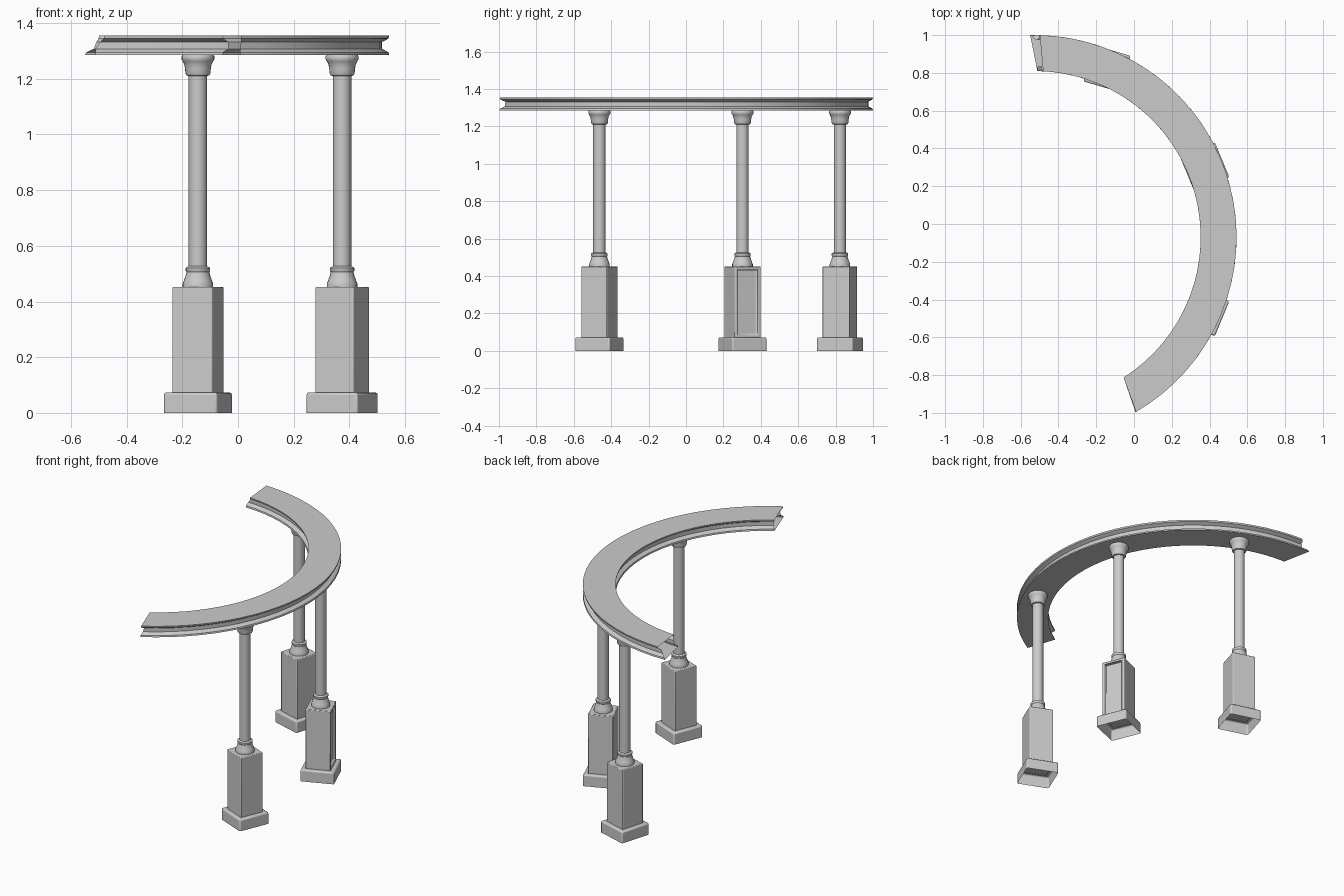
import bpy, bmesh
from math import sin, cos, radians, pi

if "Cube" in bpy.data.objects:
    bpy.data.objects.remove(bpy.data.objects["Cube"])

CX, CY = -0.527, -0.07          # centre of the curved beam


def finish(name, bm, loc=(0, 0, 0), rot=0, bevel=0, angle=30):
    bmesh.ops.recalc_face_normals(bm, faces=bm.faces)
    me = bpy.data.meshes.new(name)
    bm.to_mesh(me)
    bm.free()
    ob = bpy.data.objects.new(name, me)
    ob.location = loc
    ob.rotation_euler.z = rot
    bpy.context.collection.objects.link(ob)
    if bevel:
        m = ob.modifiers.new("bevel", 'BEVEL')
        m.width = bevel
        m.segments = 2
        m.limit_method = 'ANGLE'
    bpy.ops.object.select_all(action='DESELECT')
    ob.select_set(True)
    bpy.context.view_layer.objects.active = ob
    bpy.ops.object.shade_smooth_by_angle(angle=radians(angle))
    return ob


def block(name, side, z0, z1, loc, rot, bevel, panel=False):
    # box open underneath, optionally with a recessed outer panel
    bm = bmesh.new()
    bmesh.ops.create_cube(bm, size=1)
    for v in bm.verts:
        v.co.x *= side
        v.co.y *= side
        v.co.z = z1 if v.co.z > 0 else z0
    bm.normal_update()
    if panel:
        outer = [f for f in bm.faces if f.normal.x > 0.9]
        bmesh.ops.inset_individual(bm, faces=outer, thickness=0.024)
        bmesh.ops.inset_individual(bm, faces=outer, thickness=0.004, depth=-0.014)
    bottom = [f for f in bm.faces if f.normal.z < -0.9]
    bmesh.ops.delete(bm, geom=bottom, context='FACES_ONLY')
    return finish(name, bm, loc, rot, bevel)


def lathe(name, profile, loc, n=24):
    bm = bmesh.new()
    rings = [[bm.verts.new((r * cos(2 * pi * i / n), r * sin(2 * pi * i / n), z))
              for i in range(n)] for r, z in profile]
    for a, b in zip(rings, rings[1:]):
        for i in range(n):
            j = (i + 1) % n
            bm.faces.new((a[i], a[j], b[j], b[i]))
    return finish(name, bm, loc, angle=40)


base_profile = [(0.055, 0.45), (0.055, 0.464), (0.051, 0.474), (0.045, 0.49),
                (0.041, 0.506), (0.044, 0.511), (0.044, 0.521), (0.033, 0.527)]
shaft_profile = [(0.033, 0.52), (0.033, 1.216)]
capital_profile = [(0.033, 1.21), (0.041, 1.212), (0.045, 1.22), (0.046, 1.235),
                   (0.049, 1.251), (0.054, 1.262), (0.059, 1.269), (0.059, 1.281),
                   (0.055, 1.287)]

# three columns, each turned towards the centre of the curve
columns = [("front", 0.374, -0.463, -22.5, False),
           ("middle", 0.374, 0.302, 22.5, True),
           ("back", -0.144, 0.823, 73.5, False)]
for tag, x, y, deg, panel in columns:
    loc, rot = (x, y, 0), radians(deg)
    block(tag + "_plinth", 0.2, 0, 0.073, loc, rot, 0.008)
    block(tag + "_pedestal", 0.15, 0.07, 0.452, loc, rot, 0.004, panel)
    lathe(tag + "_column_base", base_profile, loc)
    lathe(tag + "_column_shaft", shaft_profile, loc)
    lathe(tag + "_column_capital", capital_profile, loc)

# curved beam: radius, height, start and end angle of each section point
section = [(0.88, 1.285, -57.6, 89), (1.07, 1.285, -60, 91.2),
           (1.068, 1.295, -60, 91), (1.045, 1.308, -59.3, 89.5),
           (1.045, 1.332, -59, 89), (1.068, 1.345, -59.8, 88.6),
           (1.07, 1.355, -59.8, 88.5), (0.88, 1.355, -57.6, 87),
           (0.882, 1.345, -57.6, 87), (0.905, 1.332, -57.2, 88),
           (0.905, 1.308, -57.2, 89), (0.882, 1.295, -57.6, 89)]
SEG = 32
bm = bmesh.new()
rows = []
for k in range(SEG + 1):
    row = []
    for r, z, a0, a1 in section:
        a = radians(a0 + (a1 - a0) * k / SEG)
        row.append(bm.verts.new((CX + r * cos(a), CY + r * sin(a), z)))
    rows.append(row)
for a, b in zip(rows, rows[1:]):
    for i in range(len(section)):
        j = (i + 1) % len(section)
        bm.faces.new((a[i], a[j], b[j], b[i]))
finish("curved_beam", bm)
